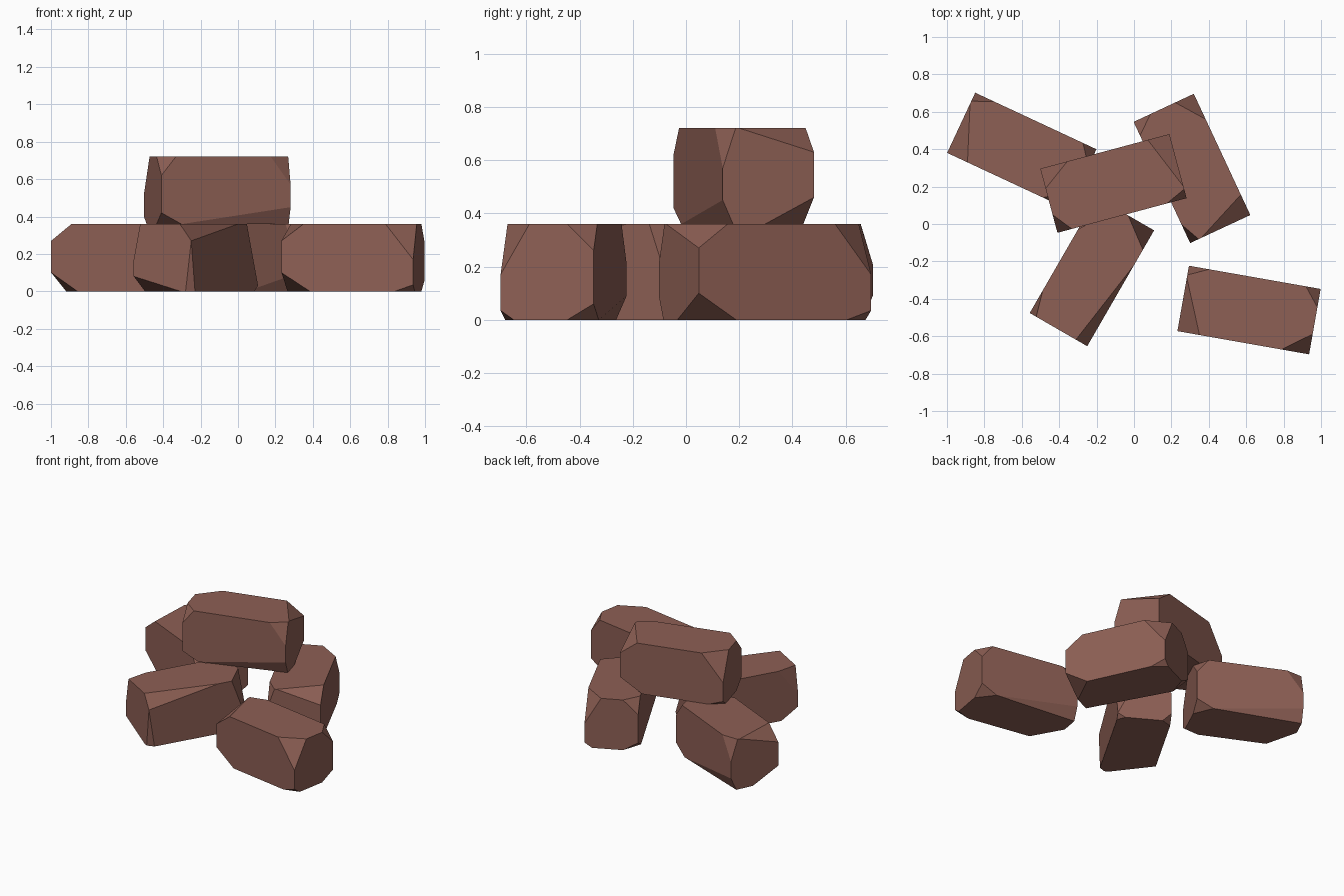
import bpy, bmesh
from math import radians
from mathutils import Vector, Matrix

if "Cube" in bpy.data.objects:
    bpy.data.objects.remove(bpy.data.objects["Cube"])

clay = bpy.data.materials.new("fired_clay")
clay.diffuse_color = (0.27, 0.116, 0.09, 1)
clay.use_nodes = True
clay.node_tree.nodes["Principled BSDF"].inputs["Base Color"].default_value = clay.diffuse_color

SIZE = Vector((0.715, 0.355, 0.36))

# Corner chips: how far each cut reaches along length, width and height
COMMON = {
    (-1, -1, 1): (.12, .29, .09), (-1, 1, 1): (.11, .05, .15),
    (1, 1, 1): (.08, .10, .10), (1, -1, 1): (.15, .11, .19),
    (-1, -1, -1): (.155, .19, .10), (-1, 1, -1): (.60, .04, .09),
    (1, 1, -1): (.11, .10, .06), (1, -1, -1): (.10, .05, .035),
}
FRONT = {
    (-1, -1, 1): (.50, .07, .09), (1, -1, 1): (.12, .16, .33),
    (1, -1, -1): (.04, .05, .03), (-1, 1, 1): (.14, .04, .19),
    (-1, 1, -1): (.12, .29, .08), (-1, -1, -1): (.04, .035, .27),
    (1, 1, 1): (.20, .12, .15), (1, 1, -1): (.06, .06, .06),
}


def brick(name, x, y, z, angle, chips):
    bm = bmesh.new()
    bmesh.ops.create_cube(bm, size=1, matrix=Matrix.Diagonal((*SIZE, 1)))
    # slice each corner off with a plane and cap the cut
    for signs, reach in chips.items():
        corner = Vector([s * d / 2 for s, d in zip(signs, SIZE)])
        normal = Vector([s / r for s, r in zip(signs, reach)]).normalized()
        point = corner - Vector((signs[0] * reach[0], 0, 0))
        cut = bmesh.ops.bisect_plane(
            bm, geom=bm.verts[:] + bm.edges[:] + bm.faces[:], dist=1e-5,
            plane_co=point, plane_no=normal, clear_outer=True)
        rim = [e for e in cut["geom_cut"] if isinstance(e, bmesh.types.BMEdge)]
        if rim:
            bmesh.ops.holes_fill(bm, edges=rim, sides=0)
    bmesh.ops.recalc_face_normals(bm, faces=bm.faces[:])
    mesh = bpy.data.meshes.new(name)
    bm.to_mesh(mesh)
    bm.free()
    mesh.materials.append(clay)
    ob = bpy.data.objects.new(name, mesh)
    ob.location = (x, y, z + SIZE.z / 2)
    ob.rotation_euler.z = radians(angle)
    bpy.context.collection.objects.link(ob)


# Four bricks on the ground and one resting on top
brick("back_left_brick", -0.60, 0.39, 0, -25, COMMON)
brick("back_right_brick", 0.31, 0.297, 0, 115, COMMON)
brick("front_left_brick", -0.225, -0.255, 0, 60, FRONT)
brick("front_right_brick", 0.615, -0.46, 0, -10, COMMON)
brick("top_brick", -0.11, 0.217, 0.36, 195, COMMON)
